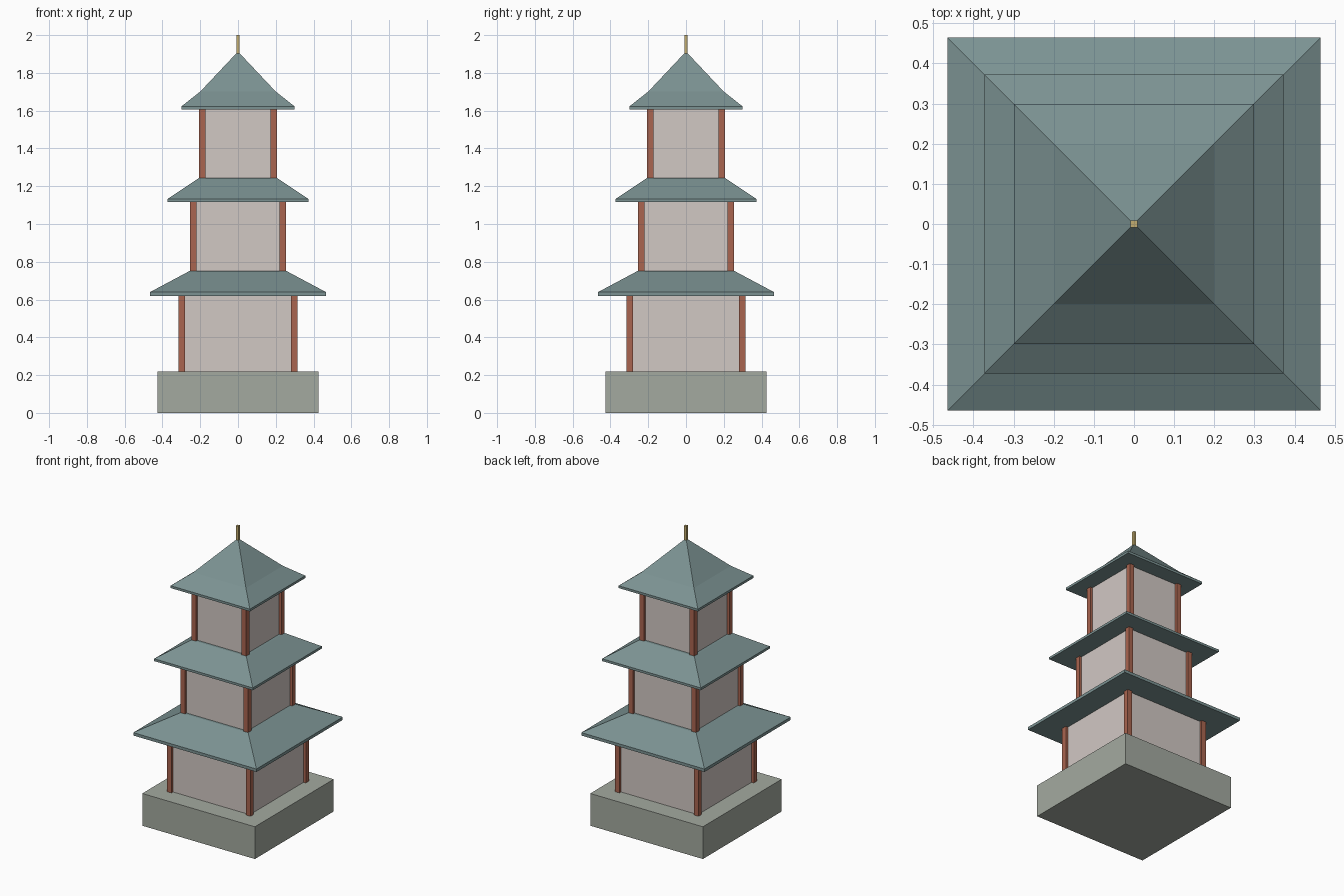
import bpy, bmesh

if "Cube" in bpy.data.objects:
    bpy.data.objects.remove(bpy.data.objects["Cube"])


def material(name, rgb):
    m = bpy.data.materials.new(name)
    m.diffuse_color = (*rgb, 1)
    m.use_nodes = True
    m.node_tree.nodes["Principled BSDF"].inputs["Base Color"].default_value = m.diffuse_color
    return m


STONE = material("stone", (0.37, 0.40, 0.35))
PLASTER = material("plaster", (0.64, 0.58, 0.55))
WOOD = material("red_wood", (0.40, 0.13, 0.08))
TILE = material("roof_tile", (0.20, 0.29, 0.29))
GOLD = material("gold", (0.55, 0.42, 0.16))


def square_loft(name, profile, mat, x=0, y=0):
    """Stack square rings given as (half width, z); zero width ends in a point."""
    bm = bmesh.new()
    rings = []
    for h, z in profile:
        corners = [(0, 0)] if h == 0 else [(-h, -h), (h, -h), (h, h), (-h, h)]
        rings.append([bm.verts.new((x + a, y + b, z)) for a, b in corners])
    bm.faces.new(rings[0][::-1])
    for lo, hi in zip(rings, rings[1:]):
        for i in range(4):
            j = (i + 1) % 4
            if len(hi) == 1:
                bm.faces.new((lo[i], lo[j], hi[0]))
            else:
                bm.faces.new((lo[i], lo[j], hi[j], hi[i]))
    if len(rings[-1]) == 4:
        bm.faces.new(rings[-1])
    mesh = bpy.data.meshes.new(name)
    bm.to_mesh(mesh)
    bm.free()
    mesh.materials.append(mat)
    ob = bpy.data.objects.new(name, mesh)
    bpy.context.collection.objects.link(ob)
    return ob


# Stone base
square_loft("base", [(0.425, 0), (0.425, 0.22)], STONE)

# Storeys: wall half width, floor z, ceiling z
storeys = [(0.298, 0.22, 0.62), (0.238, 0.752, 1.117), (0.19, 1.243, 1.607)]
for n, (h, z0, z1) in enumerate(storeys, 1):
    square_loft(f"wall_{n}", [(h, z0), (h, z1)], PLASTER)
    # Corner posts
    for sx, sy, side in ((-1, -1, "front_left"), (1, -1, "front_right"),
                         (1, 1, "back_right"), (-1, 1, "back_left")):
        square_loft(f"post_{n}_{side}", [(0.017, z0), (0.017, z1)], WOOD, sx * h, sy * h)

# Roofs: eave edge, slope, and a pointed cap on the top one
roofs = [
    [(0.465, 0.62), (0.465, 0.64), (0.255, 0.752)],
    [(0.372, 1.117), (0.372, 1.133), (0.207, 1.243)],
    [(0.299, 1.607), (0.299, 1.623), (0.199, 1.702), (0, 1.913)],
]
for n, profile in enumerate(roofs, 1):
    square_loft(f"roof_{n}", profile, TILE)

# Finial
square_loft("finial", [(0.009, 1.89), (0.009, 2.0)], GOLD)
